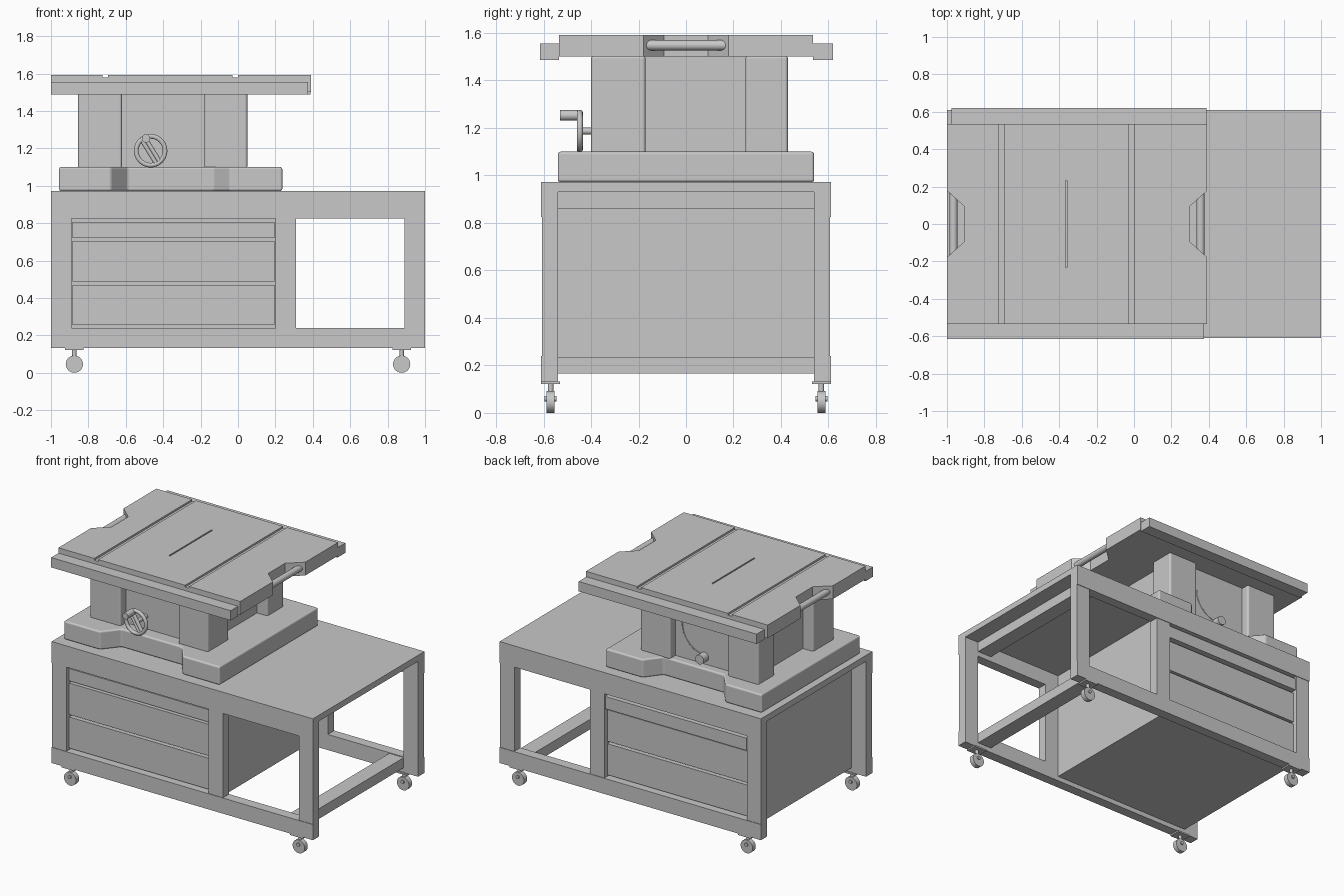
import bpy, bmesh, math
from mathutils import Vector

if "Cube" in bpy.data.objects:
    bpy.data.objects.remove(bpy.data.objects["Cube"], do_unlink=True)

grey = bpy.data.materials.new("workshop grey")
grey.use_nodes = True
grey.diffuse_color = (0.58, 0.58, 0.58, 1)
grey.node_tree.nodes["Principled BSDF"].inputs["Base Color"].default_value = (0.58, 0.58, 0.58, 1)


def finish(bm, name, smooth=False, bevel=0):
    bmesh.ops.recalc_face_normals(bm, faces=bm.faces)
    mesh = bpy.data.meshes.new(name)
    bm.to_mesh(mesh)
    bm.free()
    mesh.materials.append(grey)
    ob = bpy.data.objects.new(name, mesh)
    bpy.context.collection.objects.link(ob)
    bpy.ops.object.select_all(action='DESELECT')
    ob.select_set(True)
    bpy.context.view_layer.objects.active = ob
    if bevel:
        mesh.shade_smooth()
        mod = ob.modifiers.new("rounded edges", 'BEVEL')
        mod.width, mod.segments = bevel, 3
        mod.limit_method = 'ANGLE'
        mod.harden_normals = True
    if smooth:
        bpy.ops.object.shade_smooth_by_angle(angle=math.radians(35))
    return ob


def prism(name, outline, z0, z1, bevel=0):
    bm = bmesh.new()
    face = bm.faces.new([bm.verts.new((x, y, z0)) for x, y in outline])
    up = bmesh.ops.extrude_face_region(bm, geom=[face])
    verts = [g for g in up["geom"] if isinstance(g, bmesh.types.BMVert)]
    bmesh.ops.translate(bm, verts=verts, vec=(0, 0, z1 - z0))
    return finish(bm, name, bevel=bevel)


def box(name, x0, x1, y0, y1, z0, z1, bevel=0):
    return prism(name, [(x0, y0), (x1, y0), (x1, y1), (x0, y1)], z0, z1, bevel)


def rod(name, start, end, radius, sides=24):
    a, b = Vector(start), Vector(end)
    bm = bmesh.new()
    bmesh.ops.create_cone(bm, cap_ends=True, segments=sides, radius1=radius,
                          radius2=radius, depth=(b - a).length)
    bm.transform((b - a).to_track_quat('Z', 'Y').to_matrix().to_4x4())
    bmesh.ops.translate(bm, verts=bm.verts, vec=(a + b) / 2)
    return finish(bm, name, smooth=True)


def tube(name, points, radius, cyclic=False):
    curve = bpy.data.curves.new(name, 'CURVE')
    curve.dimensions = '3D'
    curve.bevel_depth, curve.bevel_resolution = radius, 3
    curve.use_fill_caps = True
    spline = curve.splines.new('POLY')
    spline.points.add(len(points) - 1)
    for p, co in zip(spline.points, points):
        p.co = (*co, 1)
    spline.use_cyclic_u = cyclic
    spline.use_smooth = True
    curve.materials.append(grey)
    ob = bpy.data.objects.new(name, curve)
    bpy.context.collection.objects.link(ob)


# Bench frame, legs set back a hair behind the rails
box("bench_top", -1, 1, -0.54, 0.54, 0.93, 0.972)
for side, s in (("front", -1), ("back", 1)):
    ya, yb = sorted((s * 0.54, s * 0.61))
    box(side + "_top_rail", -1, 1, ya, yb, 0.825, 0.972)
    box(side + "_bottom_rail", -1, 1, ya, yb, 0.132, 0.24)
    ya, yb = sorted((s * 0.54, s * 0.606))
    for post, x in (("right_leg", -1), ("middle_post", 0.2), ("left_leg", 0.89)):
        box(f"{side}_{post}", x, x + 0.11, ya, yb, 0.24, 0.825)

    # Drawer fronts separated by finger gaps; the rear top one stands proud
    top_face = 0.582 if s < 0 else 0.604
    for i, (z0, z1, face) in enumerate(((0.255, 0.47, 0.582), (0.487, 0.705, 0.582),
                                        (0.72, 0.805, top_face))):
        ya, yb = sorted((s * 0.53, s * face))
        box(f"{side}_drawer_{i + 1}", -0.885, 0.195, ya, yb, z0, z1)

for side, s in (("right", -1), ("left", 1)):
    xa, xb = sorted((s * 0.78, s * 0.89))
    for level, z in (("bottom", 0.165), ("top", 0.86)):
        box(f"{side}_{level}_cross_rail", xa, xb, -0.54, 0.54, z, z + 0.07)
box("drawer_cabinet", -0.89, 0.2, -0.54, 0.54, 0.165, 0.93)

# Casters
for x in (-0.875, 0.875):
    for y in (-0.57, 0.57):
        box("caster_plate", x - 0.05, x + 0.05, y - 0.04, y + 0.04, 0.122, 0.133)
        rod("caster_stem", (x, y, 0.075), (x, y, 0.125), 0.012, 12)
        rod("caster_wheel", (x, y - 0.017, 0.046), (x, y + 0.017, 0.046), 0.046, 32)
        rod("caster_axle", (x, y - 0.025, 0.06), (x, y + 0.025, 0.06), 0.012, 12)

# Saw base with sloped notches front and back
base_front = [(-0.957, -0.54), (-0.68, -0.54), (-0.59, -0.43),
              (-0.13, -0.43), (-0.045, -0.54), (0.237, -0.54)]
base_back = [(x, -y) for x, y in reversed(base_front)]
prism("saw_base", base_front + base_back, 0.972, 1.1, 0.012)

# Saw body: recessed panels between four rounded corner columns
box("body_core", -0.775, -0.03, -0.34, 0.37, 1.09, 1.5)
for x0, x1 in ((-0.855, -0.62), (-0.18, 0.05)):
    for y0, y1 in ((-0.4, -0.17), (0.25, 0.43)):
        box("body_column", x0, x1, y0, y1, 1.09, 1.505, 0.014)

# Saw table with a trapezoid handle notch at each end
mid = -0.3045
right_end = [(-1, 0.535), (-1, 0.178), (-0.905, 0.092),
             (-0.905, -0.092), (-1, -0.178), (-1, -0.535)]
left_end = [(2 * mid - x, y) for x, y in reversed(right_end)]
table = prism("saw_table", right_end + left_end, 1.5, 1.592)

# Mitre slots and blade slot
for x0, x1, y, z in ((-0.725, -0.695, 0.7, 1.579), (-0.03, 0, 0.7, 1.579),
                     (-0.367, -0.357, 0.232, 1.575)):
    cutter = box("slot_cutter", x0, x1, -y, y, z, 1.7)
    cutter.hide_render = True
    bpy.context.view_layer.objects.active = table
    mod = table.modifiers.new("slot", 'BOOLEAN')
    mod.operation, mod.solver, mod.object = 'DIFFERENCE', 'EXACT', cutter
    bpy.ops.object.modifier_apply(modifier=mod.name)
    bpy.data.objects.remove(cutter, do_unlink=True)

# Fence rails and table grab handles
box("front_fence_rail", -1, 0.375, -0.615, -0.535, 1.487, 1.555)
box("back_fence_rail", -0.975, 0.388, 0.535, 0.62, 1.487, 1.555)
for name, x in (("right_handle", -0.965), ("left_handle", 0.356)):
    rod(name, (x, -0.175, 1.548), (x, 0.175, 1.548), 0.022)

# Handwheel with a double crossbar and crank grip
wx, wz = -0.467, 1.187
rim = [(wx + 0.077 * math.cos(i * math.tau / 40), -0.447,
        wz + 0.077 * math.sin(i * math.tau / 40)) for i in range(40)]
tube("handwheel_rim", rim, 0.013, True)
for d in (-0.012, 0.012):
    rod("handwheel_spoke", (wx - 0.04 + d, -0.447, wz + 0.065),
        (wx + 0.04 + d, -0.447, wz - 0.065), 0.012, 12)
rod("handwheel_shaft", (wx, -0.45, wz), (wx, -0.33, wz), 0.015)
rod("crank_grip", (wx - 0.025, -0.53, wz + 0.066), (wx - 0.025, -0.455, wz + 0.066), 0.022)

# Rear knob and the curved tilt track above it
rod("rear_knob", (-0.4, 0.36, 1.15), (-0.4, 0.425, 1.15), 0.032)
arc = [(-0.41 + 0.18 * math.cos(a), 0.37, 1.34 + 0.18 * math.sin(a))
       for a in (-i * math.pi / 24 for i in range(13))]
tube("rear_tilt_track", arc, 0.004)
